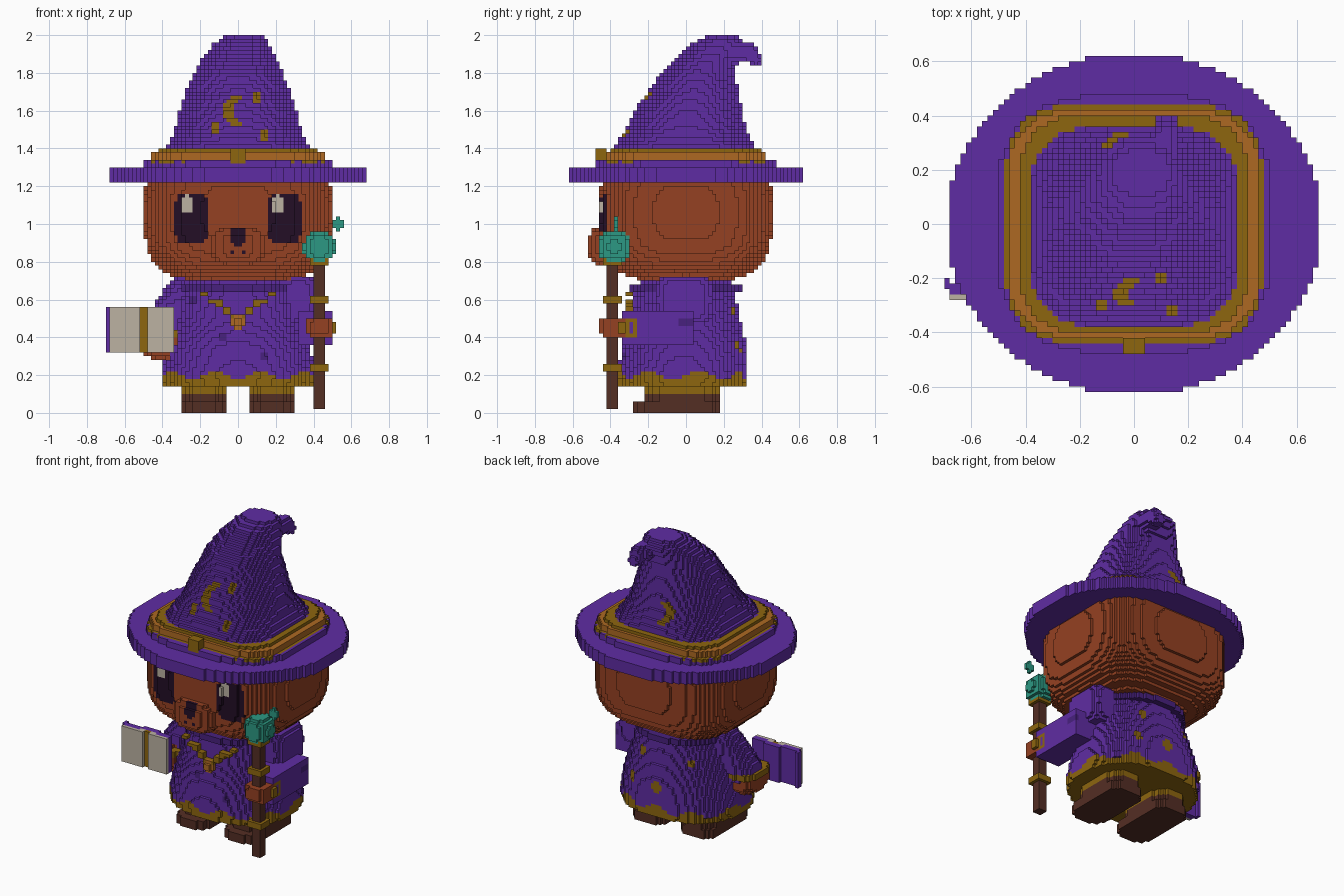
import bpy
from math import floor, sin, atan2, hypot
from mathutils import Vector

if "Cube" in bpy.data.objects:
    bpy.data.objects.remove(bpy.data.objects["Cube"], do_unlink=True)

H = 0.02      # block size
grid = {}     # cell -> (part, colour)

COLOURS = {
    "purple_cloth": (95, 44, 163), "dark_purple_cloth": (72, 33, 126),
    "fur": (149, 65, 34), "gold": (141, 102, 15), "orange_band": (173, 105, 34),
    "eye_dark": (35, 14, 38), "cream": (188, 178, 162),
    "brown_wood": (84, 46, 36), "teal_crystal": (44, 153, 131)}


def linear(v):
    v /= 255
    return v / 12.92 if v <= 0.04045 else ((v + 0.055) / 1.055) ** 2.4


def make_material(name, rgb):
    mat = bpy.data.materials.new(name)
    col = [linear(v) for v in rgb] + [1]
    mat.use_nodes = True
    mat.diffuse_color = col
    mat.node_tree.nodes["Principled BSDF"].inputs["Base Color"].default_value = col
    return mat


MATS = {n: make_material(n, c) for n, c in COLOURS.items()}


# Shapes are (low corner, high corner, inside test)
def box(lo, hi):
    return lo, hi, lambda x, y, z: True


def ellipsoid(c, r, n=2):
    lo, hi = [a - b for a, b in zip(c, r)], [a + b for a, b in zip(c, r)]
    return lo, hi, lambda *p: sum(abs((a - b) / s) ** n for a, b, s in zip(p, c, r)) <= 1


def slab(z0, z1, rx, ry, n=2, c=(0, 0)):
    return ((c[0] - rx, c[1] - ry, z0), (c[0] + rx, c[1] + ry, z1),
            lambda x, y, z: abs((x - c[0]) / rx) ** n + abs((y - c[1]) / ry) ** n <= 1)


def column(rows):
    # rows: z, centre x, radius x, centre y, radius y, roundness
    def test(x, y, z):
        for a, b in zip(rows, rows[1:]):
            if a[0] <= z <= b[0]:
                t = (z - a[0]) / (b[0] - a[0])
                cx, rx, cy, ry, n = [p + (q - p) * t for p, q in zip(a[1:], b[1:])]
                return abs((x - cx) / rx) ** n + abs((y - cy) / ry) ** n <= 1
        return False
    return (-0.5, -0.5, rows[0][0]), (0.5, 0.5, rows[-1][0]), test


def limb(a, b, ra, rb):
    a, b = Vector(a), Vector(b)
    r, d = max(ra, rb), b - a

    def test(*p):
        t = max(0, min(1, (Vector(p) - a).dot(d) / d.length_squared))
        return (Vector(p) - a - d * t).length <= ra + (rb - ra) * t
    return ([min(p, q) - r for p, q in zip(a, b)], [max(p, q) + r for p, q in zip(a, b)], test)


def part(name, colour, *shapes):
    for lo, hi, test in shapes:
        i, j, k = [range(round(a / H), round(b / H)) for a, b in zip(lo, hi)]
        for cx in i:
            for cy in j:
                for cz in k:
                    p = [(c + 0.5) * H for c in (cx, cy, cz)]
                    if cz >= 0 and test(*p):
                        grid[cx, cy, cz] = (name, colour(*p) if callable(colour) else colour)


def paint(name, colour, side, test, axis=1):
    # Recolours the outermost blocks of a part seen along one axis
    outer = {}
    for cell, (owner, _) in grid.items():
        if owner == name:
            key = (cell[1 - axis], cell[2])
            if key not in outer or cell[axis] * side > outer[key][axis] * side:
                outer[key] = cell
    for (u, v), cell in outer.items():
        if test((u + 0.5) * H, (v + 0.5) * H):
            grid[cell] = (name, colour)


def blob(cu, cv, ru, rv, n=2):
    return lambda u, v: abs((u - cu) / ru) ** n + abs((v - cv) / rv) ** n <= 1


def crescent(cu, cv, r, shift):
    return lambda u, v: hypot(u - cu, v - cv) <= r < hypot(u - cu - shift, v - cv) + r * 0.15


# Boots with gold cuffs
for s, side in ((-1, "right"), (1, "left")):
    part(side + "_boot", "brown_wood",
         slab(0, 0.06, 0.13, 0.23, 3.5, (s * 0.18, -0.045)),
         slab(0.06, 0.1, 0.12, 0.2, 3, (s * 0.18, -0.02)))
    part(side + "_boot_cuff", "gold", slab(0.1, 0.16, 0.12, 0.2, 3, (s * 0.18, -0.02)))

# Robe with a wavy hem
robe_rows = [(0.14, 0, 0.4, -0.015, 0.34, 2.3), (0.2, 0, 0.41, -0.015, 0.345, 2.3),
             (0.35, 0, 0.38, -0.01, 0.33, 2.3), (0.5, 0, 0.34, 0, 0.285, 2.2),
             (0.62, 0, 0.31, -0.01, 0.27, 2.2), (0.74, 0, 0.24, 0, 0.22, 2)]
part("robe", lambda x, y, z: "gold" if z < 0.2 + 0.02 * sin(9 * atan2(y, x))
     else "purple_cloth", column(robe_rows))
part("collar", "dark_purple_cloth", slab(0.64, 0.68, 0.32, 0.3))
paint("robe", "gold", 1, blob(0, 0.34, 0.08, 0.08, 0.6))
for u, v in ((-0.2, 0.52), (0.2, 0.35), (0.14, 0.53)):
    paint("robe", "gold", 1, blob(u, v, 0.025, 0.025))
for u, v in ((-0.08, 0.4), (0.14, 0.3), (-0.24, 0.6)):
    paint("robe", "dark_purple_cloth", -1, blob(u, v, 0.025, 0.025))

# Necklace and pendant
for s in (-1, 1):
    part("necklace", "gold", *[box((s * u - 0.02, -0.31, v), (s * u + 0.02, -0.27, v + 0.03))
                               for u, v in ((0.18, 0.62), (0.14, 0.58), (0.1, 0.56),
                                            (0.06, 0.53), (0.03, 0.5))])
part("pendant", "orange_band", ellipsoid((0, -0.31, 0.48), (0.045, 0.03, 0.045), 1.5))

# Arm holding the book
part("right_sleeve", "purple_cloth", limb((-0.29, 0, 0.62), (-0.4, -0.04, 0.44), 0.1, 0.11))
part("right_paw", "fur", ellipsoid((-0.41, -0.08, 0.37), (0.1, 0.13, 0.09), 2.5))
part("right_cuff", "gold", slab(0.4, 0.44, 0.11, 0.14, 2.5, (-0.41, -0.07)))


# Open book with bowed pages
def bowed(back, front):
    def test(x, y, z):
        base = -0.23 - 0.03 * abs(sin((x + 0.5) * 14))
        return base - front <= y <= base + back
    return test


part("book_cover", "purple_cloth", ((-0.7, -0.3, 0.32), (-0.34, -0.16, 0.56), bowed(0.04, 0.0)))
part("book_pages", lambda x, y, z: "gold" if abs(x + 0.5) < 0.015 else "cream",
     ((-0.68, -0.32, 0.32), (-0.34, -0.2, 0.56), bowed(0.0, 0.03)))

# Arm holding the staff
part("left_sleeve", "purple_cloth", ellipsoid((0.32, -0.01, 0.6), (0.1, 0.15, 0.13), 4),
     box((0.32, -0.34, 0.36), (0.5, 0.04, 0.54)))
paint("left_sleeve", "gold", 1, blob(-0.285, 0.455, 0.035, 0.055, 3), 0)
paint("left_sleeve", "purple_cloth", 1, blob(-0.285, 0.455, 0.012, 0.03, 3), 0)
paint("left_sleeve", "dark_purple_cloth", 1, blob(0, 0.48, 0.04, 0.03), 0)
part("left_paw", "fur", ellipsoid((0.435, -0.38, 0.455), (0.075, 0.075, 0.055), 4))
part("paw_cuff", "gold", box((0.5, -0.36, 0.42), (0.52, -0.32, 0.48)))

# Staff with gold rings and a crystal
part("staff", "brown_wood", box((0.4, -0.42, 0.02), (0.46, -0.36, 0.8)))
for z in (0.22, 0.58, 0.78):
    part("staff_rings", "gold", box((0.38, -0.44, z), (0.48, -0.34, z + 0.04)))
part("left_paw", "fur", box((0.38, -0.44, 0.42), (0.5, -0.34, 0.5)))
part("crystal", "teal_crystal", ellipsoid((0.43, -0.38, 0.88), (0.085, 0.085, 0.085), 2.5))
part("sparkle", "teal_crystal", box((0.52, -0.38, 0.96), (0.54, -0.36, 1.04)),
     box((0.5, -0.38, 0.98), (0.56, -0.36, 1.02)))

# Head, muzzle and face
part("head", "fur", ellipsoid((0, 0, 1.06), (0.495, 0.455, 0.365), 3.5))
for u, shine in ((-0.245, -0.27), (0.245, 0.21)):
    paint("head", "eye_dark", -1, blob(u, 1.03, 0.09, 0.135, 4))
    paint("head", "cream", -1, blob(shine, 1.105, 0.025, 0.05, 4))
part("muzzle", "fur", ellipsoid((0, -0.42, 0.885), (0.14, 0.095, 0.1), 3.5))
paint("muzzle", "eye_dark", -1, lambda u, v: 0.86 < v < 0.98 and abs(u) < min(0.05, (v - 0.86) * 0.7))
paint("muzzle", "eye_dark", -1, lambda u, v: 0.84 < v < 0.86 and 0.02 < abs(u) < 0.04)

# Hat brim and cone with a curled tip
part("hat_brim", "purple_cloth", slab(1.22, 1.3, 0.69, 0.63), slab(1.3, 1.34, 0.51, 0.48, 3))
hat_rows = [(1.3, 0, 0.41, -0.01, 0.4, 4), (1.4, 0, 0.385, -0.01, 0.375, 3.5),
            (1.5, 0, 0.335, 0, 0.32, 2.4), (1.6, 0, 0.31, 0.01, 0.285, 2.1),
            (1.7, 0, 0.275, 0.04, 0.24, 2), (1.8, 0, 0.235, 0.06, 0.2, 2),
            (1.9, 0.01, 0.185, 0.13, 0.16, 2), (1.95, 0.02, 0.15, 0.17, 0.15, 2),
            (2.0, 0.03, 0.1, 0.195, 0.08, 2)]
part("hat_band", lambda x, y, z: "gold" if z < 1.34 else "orange_band",
     slab(1.32, 1.34, 0.48, 0.45, 4), slab(1.34, 1.38, 0.47, 0.43, 4))
part("hat_band_lip", "gold", slab(1.38, 1.4, 0.43, 0.41, 4))
part("hat_cone", "purple_cloth", column(hat_rows),
     limb((0.08, 0.22, 1.91), (0.12, 0.33, 1.91), 0.075, 0.05),
     limb((0.12, 0.33, 1.91), (0.12, 0.365, 1.875), 0.05, 0.04))
part("hat_buckle", "gold", box((-0.04, -0.48, 1.32), (0.04, -0.42, 1.4)))
paint("hat_cone", "gold", -1, crescent(-0.01, 1.6, 0.075, 0.045))
for u, v in ((0.1, 1.675), (-0.12, 1.515), (0.14, 1.47)):
    paint("hat_cone", "gold", -1, blob(u, v, 0.028, 0.028))
paint("hat_cone", "gold", 1, crescent(-0.05, 1.53, 0.07, 0.045))

# Each part becomes a mesh of its exposed block faces
parts = {}
for cell, (name, colour) in grid.items():
    parts.setdefault(name, []).append((cell, colour))
for name, cells in parts.items():
    verts, faces, slots = {}, [], []
    used = sorted({c for _, c in cells})
    for cell, colour in cells:
        for axis in range(3):
            for d in (0, 1):
                near = list(cell)
                near[axis] += 2 * d - 1
                if tuple(near) in grid:
                    continue
                face = []
                for a, b in ((0, 0), (1, 0), (1, 1), (0, 1)):
                    corner = list(cell)
                    corner[axis] += d
                    corner[(axis + 1) % 3] += a
                    corner[(axis + 2) % 3] += b
                    face.append(verts.setdefault(tuple(corner), len(verts)))
                faces.append(face if d else face[::-1])
                slots.append(used.index(colour))
    mesh = bpy.data.meshes.new(name)
    mesh.from_pydata([[c * H for c in v] for v in verts], [], faces)
    for c in used:
        mesh.materials.append(MATS[c])
    mesh.polygons.foreach_set("material_index", slots)
    mesh.update()
    bpy.context.collection.objects.link(bpy.data.objects.new(name, mesh))
